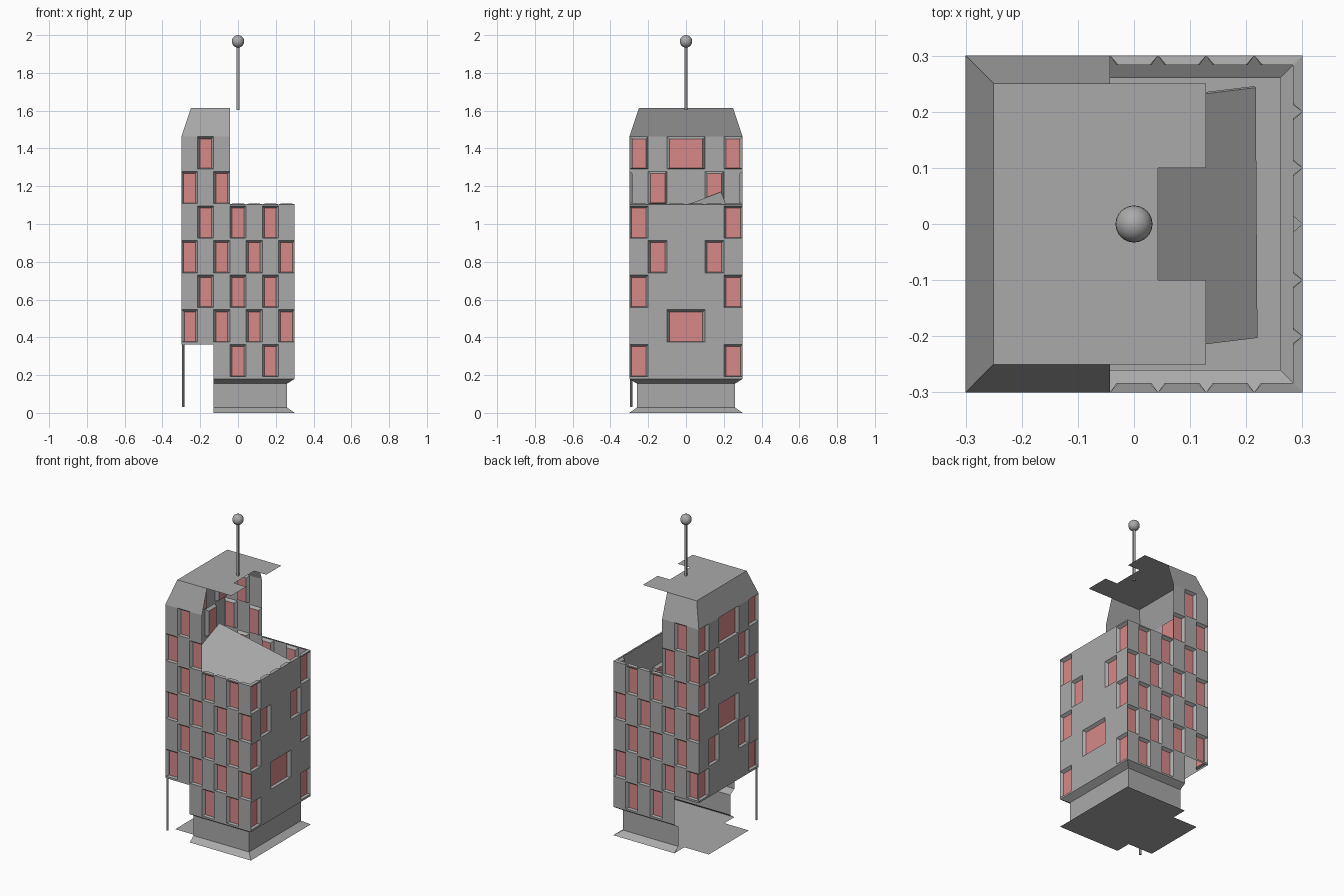
import bpy, math
from mathutils import Vector

if "Cube" in bpy.data.objects:
    bpy.data.objects.remove(bpy.data.objects["Cube"])

P, Z0, LIP = 0.1832, 0.18, 0.012      # storey pitch, first storey, sill height
DEPTH, INSET = 0.017, 0.012           # window recess
ROOF, EAVE = 1.613, Z0 + 7 * P


def material(name, colour):
    m = bpy.data.materials.new(name)
    m.diffuse_color = colour
    m.use_nodes = True
    m.node_tree.nodes["Principled BSDF"].inputs["Base Color"].default_value = m.diffuse_color
    return m


glass = material("window_glass", (0.68, 0.25, 0.25, 1))
concrete = material("dark_concrete", (0.4, 0.4, 0.4, 1))


def make(name, quads, mat=concrete):
    verts, faces, index = [], [], {}
    for q in quads:
        face = []
        for p in q:
            key = tuple(round(c, 5) for c in p)
            if key not in index:
                index[key] = len(verts)
                verts.append(key)
            face.append(index[key])
        faces.append(face)
    me = bpy.data.meshes.new(name)
    me.from_pydata(verts, [], faces)
    me.materials.append(mat)
    ob = bpy.data.objects.new(name, me)
    bpy.context.collection.objects.link(ob)


def wall(name, place, cols, windows, exists):
    """place(u, depth, z) -> point; windows: row -> column spans; exists(row, u) -> bool"""
    solid, panes = [], []
    for r in range(7):
        z0, z1 = Z0 + r * P, Z0 + (r + 1) * P
        zb = z0 + LIP
        spans = windows.get(r, [])
        used = {c for a, b in spans for c in range(a, b)}
        cells = [(a, b, True) for a, b in spans]
        cells += [(c, c + 1, False) for c in range(len(cols) - 1) if c not in used]
        for a, b, is_window in cells:
            u0, u1 = cols[a], cols[b]
            if not exists(r, (u0 + u1) / 2):
                # remains of the broken wall: lip and ledge
                if r == 5:
                    solid.append([place(*q) for q in ((u0, 0, z0), (u1, 0, z0), (u1, 0, z0 + .008), (u0, 0, z0 + .008))])
                    solid.append([place(*q) for q in ((u0, 0, z0 + .008), (u1, 0, z0 + .008),
                                                      (u1 - .015, DEPTH, zb), (u0 + .015, DEPTH, zb))])
                continue
            if not is_window:
                solid.append([place(u0, 0, z0), place(u1, 0, z0), place(u1, 0, z1), place(u0, 0, z1)])
                continue
            # window: sill strip, four sloping reveals, pane
            solid.append([place(u0, 0, z0), place(u1, 0, z0), place(u1, 0, zb), place(u0, 0, zb)])
            o = [place(u0, 0, zb), place(u1, 0, zb), place(u1, 0, z1), place(u0, 0, z1)]
            i = [place(u0 + INSET, DEPTH, zb + 0.004), place(u1 - INSET, DEPTH, zb + 0.004),
                 place(u1 - INSET, DEPTH, z1 - INSET), place(u0 + INSET, DEPTH, z1 - INSET)]
            for k in range(4):
                n = (k + 1) % 4
                solid.append([o[k], o[n], i[n], i[k]])
            panes.append(i)
    make(name, solid)
    make(name + "_windows", panes, glass)


# Front and back walls: seven columns, checkerboard windows
cols7 = [-0.3 + 0.6 * k / 7 for k in range(8)]
checker = {r: [(c, c + 1) for c in range(7) if (c + r) % 2 == 1] for r in range(7)}


def face_exists(r, u):
    if r == 0:
        return u > -0.13
    return u < -0.043 if r >= 5 else True


wall("front_wall", lambda u, d, z: (u, -0.3 + d, z), cols7, checker, face_exists)
wall("back_wall", lambda u, d, z: (-u, 0.3 - d, z), [-c for c in reversed(cols7)],
     {r: [(7 - b, 7 - a) for a, b in s] for r, s in checker.items()},
     lambda r, u: face_exists(r, -u))

# Side walls: six columns
cols6 = [-0.3 + 0.1 * k for k in range(7)]
corner, inner, centre = [(0, 1), (5, 6)], [(1, 2), (4, 5)], [(2, 4)]
wall("right_wall", lambda u, d, z: (0.3 - d, u, z), cols6,
     {0: corner, 1: centre, 2: corner, 3: inner, 4: corner}, lambda r, u: r < 5)
wall("left_wall", lambda u, d, z: (-0.3 + d, -u, z), cols6,
     {1: corner, 2: inner, 3: centre, 4: corner, 5: inner, 6: corner + centre},
     lambda r, u: r > 0)


def u_shell(name, profile, side, end):
    """Three-sided shell; side is +1 or -1 along x, open at x = end"""
    quads = []
    rings = [[(end, -s, z), (side * s, -s, z), (side * s, s, z), (end, s, z)] for s, z in profile]
    for a, b in zip(rings, rings[1:]):
        for k in range(3):
            q = [a[k], a[k + 1], b[k + 1], b[k]]
            quads.append(q if side > 0 else q[::-1])
    make(name, quads)


# Plinth and sloped roof edge
u_shell("plinth", [(0.3, 0), (0.26, 0.028), (0.26, 0.155), (0.3, Z0)], 1, cols7[2])
u_shell("roof_slope", [(0.3, EAVE), (0.25, ROOF)], -1, cols7[3])

# Ground plate and broken roof plate
e = cols7[2]
make("ground_plate", [[(e, -.3, 0), (e, -.2, 0), (-.3, -.2, 0), (-.3, .2, 0), (e, .2, 0),
                       (e, .3, 0), (.3, .3, 0), (.3, -.3, 0)]])
a, b = cols7[5], cols7[4]
make("roof_plate", [[(-.25, -.25, ROOF), (a, -.25, ROOF), (a, -.1, ROOF), (b, -.1, ROOF),
                     (b, .1, ROOF), (a, .1, ROOF), (a, .25, ROOF), (-.25, .25, ROOF)]])

# Fallen slab leaning inside
A, B, C = Vector((-.26, .185, 1.17)), Vector((.217, .243, 1.03)), Vector((.22, -.203, .86))
top = [A, A + C - B, C, B]
drop = (B - C).cross(A - B).normalized() * 0.008
drop = -drop if drop.z > 0 else drop
low = [p + drop for p in top]
make("fallen_slab", [top, low[::-1]] + [[top[k], low[k], low[(k + 1) % 4], top[(k + 1) % 4]] for k in range(4)])


def finish(name):
    ob = bpy.context.object
    ob.name = name
    ob.data.materials.append(concrete)
    bpy.ops.object.shade_smooth_by_angle()


def post(name, x, y, z0, z1, r):
    bpy.ops.mesh.primitive_cylinder_add(vertices=12, radius=r, depth=z1 - z0, location=(x, y, (z0 + z1) / 2))
    finish(name)


# Corner post, mast and ball
post("corner_post", -0.29, -0.29, 0.03, Z0 + P, 0.006)
post("mast", 0, 0, 1.603, 1.95, 0.008)
bpy.ops.mesh.primitive_uv_sphere_add(segments=24, ring_count=12, radius=0.033, location=(0, 0, 1.967))
finish("mast_ball")
